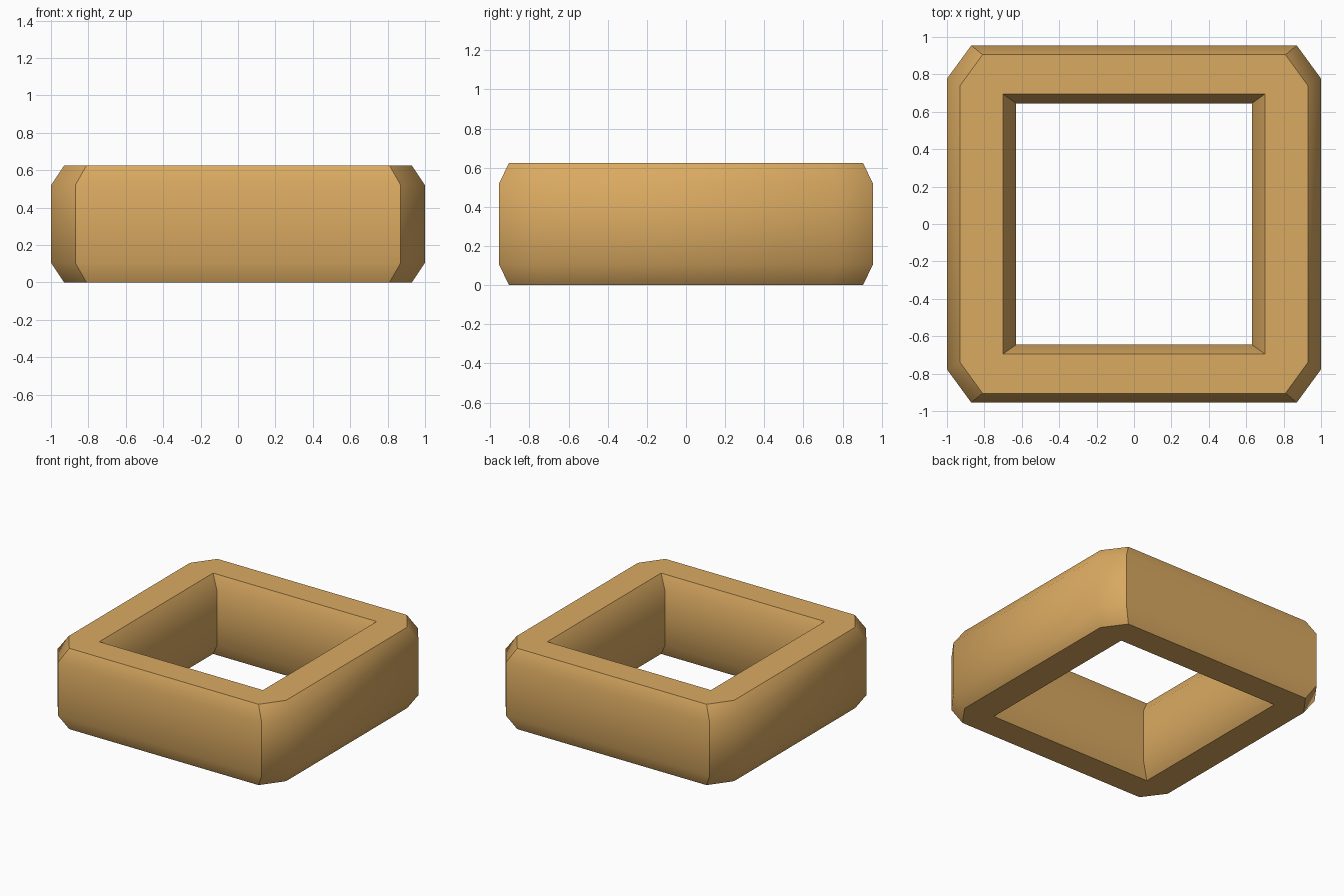
import bpy, bmesh, math

cube = bpy.data.objects.get("Cube")
if cube:
    bpy.data.objects.remove(cube, do_unlink=True)

# Tan material
tan = bpy.data.materials.new("warm_tan")
tan.use_nodes = True
color = (0.70, 0.40, 0.12, 1)
tan.diffuse_color = color
tan.node_tree.nodes["Principled BSDF"].inputs["Base Color"].default_value = color


def ring(bm, hx, hy, cx, cy, z):
    """Rectangle of half sizes hx, hy with corners cut by cx, cy."""
    points = []
    for sx, sy in ((1, 1), (-1, 1), (-1, -1), (1, -1)):
        pair = [(sx * hx, sy * (hy - cy)), (sx * (hx - cx), sy * hy)]
        points += pair if sx * sy > 0 else pair[::-1]
    return [bm.verts.new((x, y, z)) for x, y in points]


# Cross-section, from outer bottom up, over the top and down the hole
height, bevel = 0.625, 0.105
outer_edge = (0.93, 0.905, 0.12, 0.165)
outer_wall = (1.0, 0.955, 0.13, 0.178)
inner_edge = (0.70, 0.695, 0, 0)
inner_wall = (0.63, 0.645, 0, 0)
section = [(outer_edge, 0), (outer_wall, bevel),
           (outer_wall, height - bevel), (outer_edge, height),
           (inner_edge, height), (inner_wall, height - bevel),
           (inner_wall, bevel), (inner_edge, 0)]

# Square frame: join neighbouring rings into a closed band
bm = bmesh.new()
rings = [ring(bm, *size, z) for size, z in section]
for k, low in enumerate(rings):
    high = rings[(k + 1) % len(rings)]
    for i in range(8):
        j = (i + 1) % 8
        bm.faces.new((low[i], low[j], high[j], high[i]))
# The hole has plain corners, so its doubled points are merged
bmesh.ops.remove_doubles(bm, verts=bm.verts, dist=0.0001)
bmesh.ops.recalc_face_normals(bm, faces=bm.faces)
mesh = bpy.data.meshes.new("square_frame")
bm.to_mesh(mesh)
bm.free()
mesh.materials.append(tan)

frame = bpy.data.objects.new("square_frame", mesh)
bpy.context.collection.objects.link(frame)
bpy.ops.object.select_all(action="DESELECT")
frame.select_set(True)
bpy.context.view_layer.objects.active = frame
bpy.ops.object.shade_smooth_by_angle(angle=math.radians(42))
